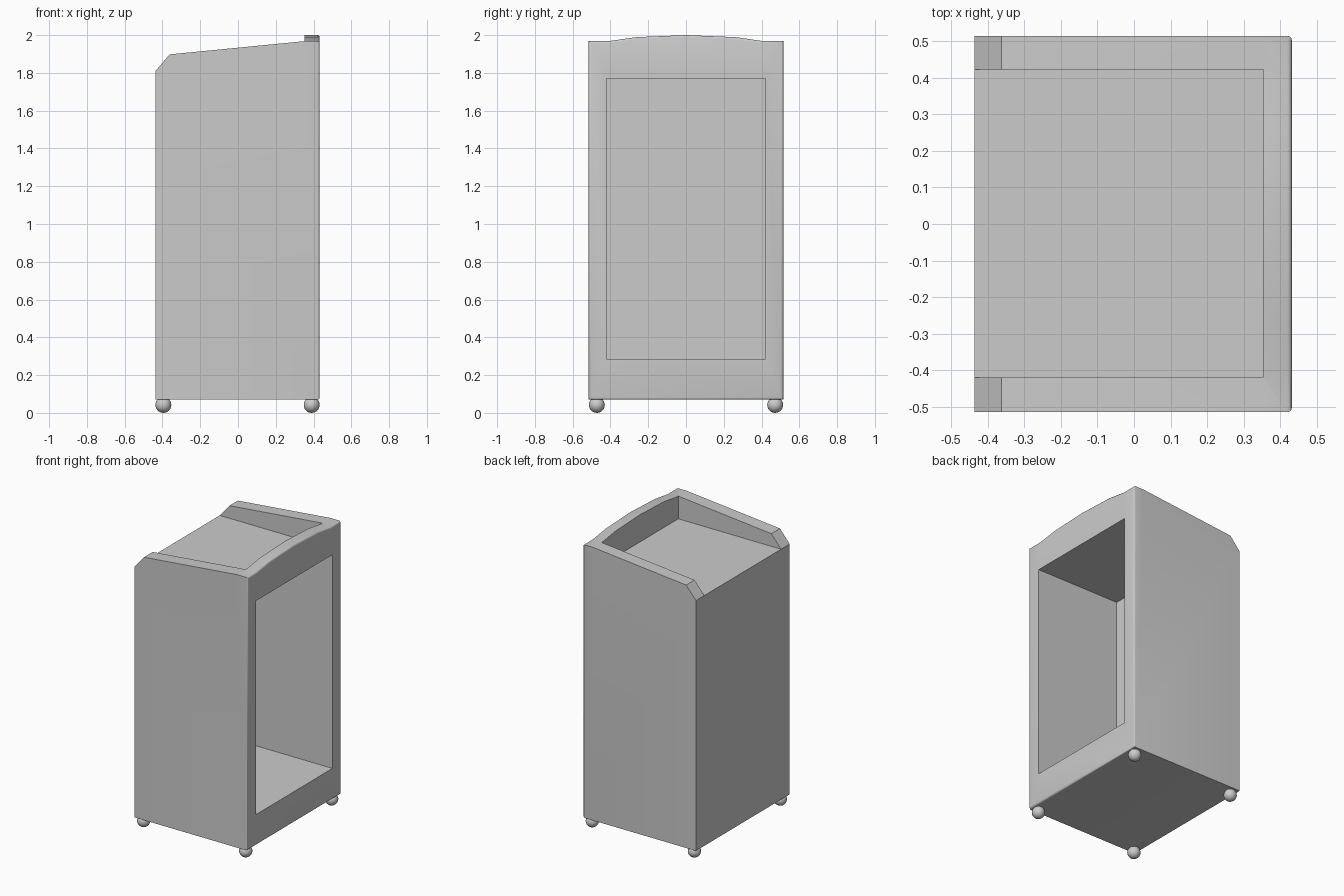
import bpy, bmesh, math
from mathutils import Vector

if "Cube" in bpy.data.objects:
    bpy.data.objects.remove(bpy.data.objects["Cube"])


def prism(name, profile, axis, lo, hi, bevel=0.0):
    """Extrude a 2D profile along x (profile = y,z) or y (profile = x,z)."""
    def pt(a, b, d):
        return (d, a, b) if axis == 'x' else (a, d, b)
    bm = bmesh.new()
    face = bm.faces.new([bm.verts.new(pt(a, b, lo)) for a, b in profile])
    ext = bmesh.ops.extrude_face_region(bm, geom=[face])['geom']
    off = Vector((hi - lo, 0, 0)) if axis == 'x' else Vector((0, hi - lo, 0))
    bmesh.ops.translate(bm, verts=[g for g in ext if isinstance(g, bmesh.types.BMVert)], vec=off)
    bmesh.ops.recalc_face_normals(bm, faces=bm.faces)
    if bevel:
        rim = next(g for g in ext if isinstance(g, bmesh.types.BMFace))
        bmesh.ops.bevel(bm, geom=list(rim.edges), offset=bevel, segments=3,
                        profile=0.5, affect='EDGES')
    me = bpy.data.meshes.new(name)
    bm.to_mesh(me)
    bm.free()
    ob = bpy.data.objects.new(name, me)
    bpy.context.collection.objects.link(ob)
    return ob


def rect(a0, a1, b0, b1):
    return [(a0, b0), (a1, b0), (a1, b1), (a0, b1)]


def activate(ob):
    bpy.ops.object.select_all(action='DESELECT')
    ob.select_set(True)
    bpy.context.view_layer.objects.active = ob


def cut(ob, cutter):
    mod = ob.modifiers.new("cut", 'BOOLEAN')
    mod.operation = 'DIFFERENCE'
    mod.solver = 'EXACT'
    mod.object = cutter
    activate(ob)
    bpy.ops.object.modifier_apply(modifier=mod.name)
    bpy.data.objects.remove(cutter, do_unlink=True)


# Cabinet block with an arched top and a rounded rim on the open side
arch = [(0.515, 1.968), (0.41, 1.968), (0.265, 1.989), (0, 2.0)]
outline = [(-0.515, 0.07), (0.515, 0.07)] + arch + [(-y, z) for y, z in arch[-2::-1]]
cabinet = prism("cabinet", outline, 'x', -0.437, 0.432, bevel=0.012)

# Sloping side rails with a clipped rear corner
slope = [(-0.6, 1.615), (-0.437, 1.81), (-0.362, 1.898), (0.353, 1.968), (0.353, 2.2), (-0.6, 2.2)]
cut(cabinet, prism("rail_cutter", slope, 'y', -0.7, 0.7))

# Sunken tray in the top, open at the rear
cut(cabinet, prism("tray_cutter", rect(-0.6, 0.353, 1.81, 2.3), 'y', -0.42, 0.423))

# Deep compartment opening
cut(cabinet, prism("opening_cutter", rect(-0.21, 0.6, 0.285, 1.77), 'y', -0.42, 0.42))
activate(cabinet)
bpy.ops.object.shade_smooth_by_angle(angle=math.radians(31))

# Ball feet at the four corners
for x in (-0.395, 0.39):
    for y in (-0.472, 0.472):
        bpy.ops.mesh.primitive_uv_sphere_add(segments=20, ring_count=12, radius=0.042,
                                             location=(x, y, 0.042))
        foot = bpy.context.object
        foot.name = "foot"
        bpy.ops.object.shade_smooth()
